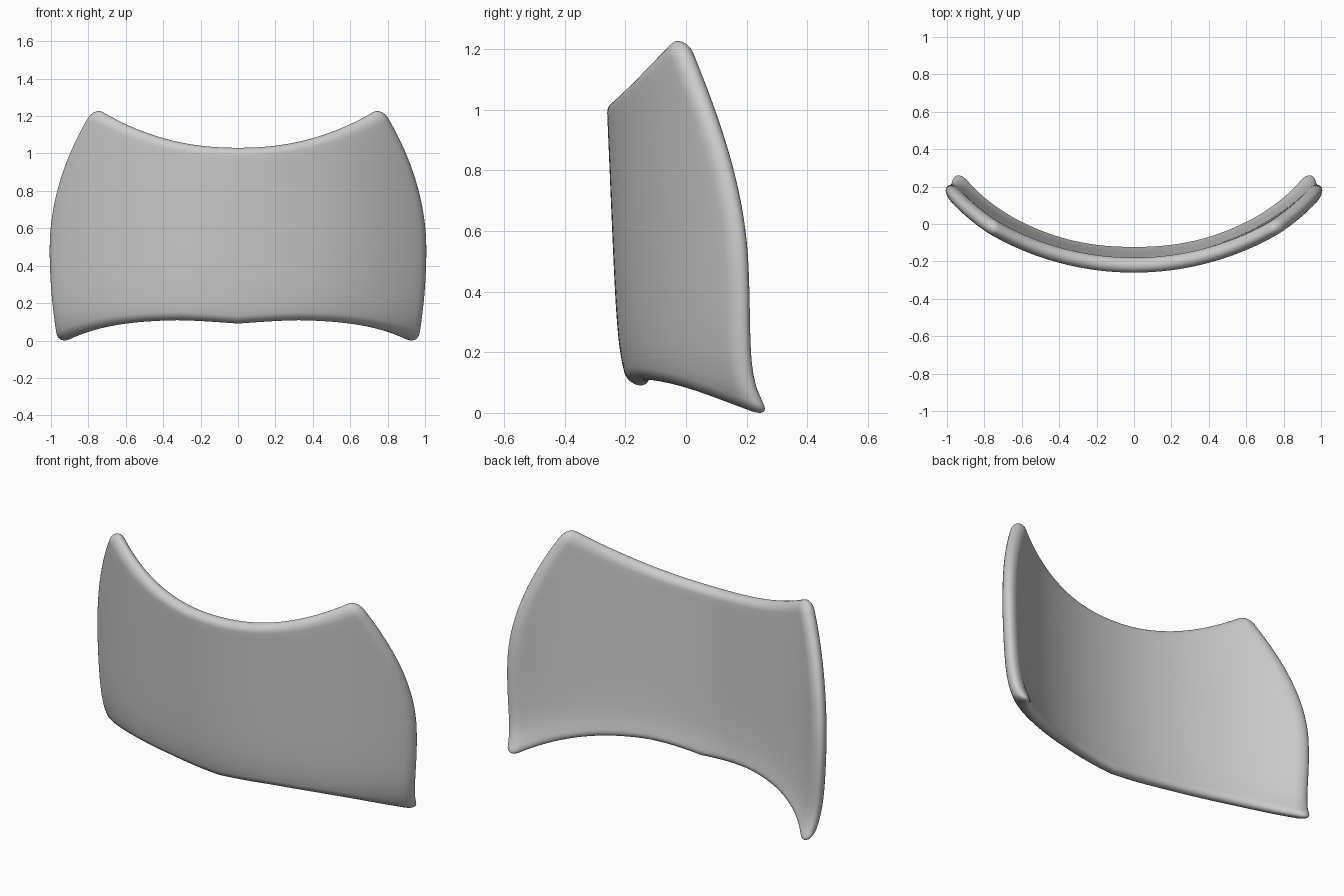
import bpy, bmesh, math

if "Cube" in bpy.data.objects:
    bpy.data.objects.remove(bpy.data.objects["Cube"])

R, HALF = 1.5, 0.04          # outer bend radius, half thickness
CU, CV = 0.05, 0.045         # rounded border width in u (-1..1) and v (0..1)


def lean(z):
    # front centre line: leans forward going up, tucks back at the bottom edge
    return -0.228 - 0.042 * z + 0.1 * math.exp(-max(z, 0) / 0.09)


def half_width(v):
    if v < 0.4:
        return 1 - 0.045 * ((0.4 - v) / 0.4) ** 2
    return 1 - 0.235 * ((v - 0.4) / 0.6) ** 2


def top_edge(u):
    return 1.04 + 0.215 * abs(u) ** 2.2


def bottom_edge(u):
    u = abs(u)
    return 0.12 - 0.13 * u ** 4 - 0.02 * max(0, 1 - u / 0.35) ** 1.3


def params(lo, hi, border, n_mid, n_rim=7):
    # even spacing in the middle, circular spacing in the rounded border
    rim = [math.sin(i / n_rim * math.pi / 2) * border for i in range(1, n_rim + 1)]
    a, b = lo + border, hi - border
    return ([a - r for r in reversed(rim)]
            + [a + (b - a) * i / n_mid for i in range(n_mid + 1)]
            + [b + r for r in rim])


def point(u, v, side):
    # round the corners and find how far into the border we are
    su, sv = (1 if u > 0 else -1), (1 if v > 0.5 else -1)
    a = max(0, (abs(u) - 1 + CU) / CU)
    b = max(0, (abs(v - 0.5) - 0.5 + CV) / CV)
    m = min(1, max(a, b))
    if a > 0 and b > 0:
        k = m / math.hypot(a, b)
        u = su * (1 - CU + CU * a * k)
        v = 0.5 + sv * (0.5 - CV + CV * b * k)
    x = u * half_width(v)
    z = bottom_edge(u) * (1 - v) + top_edge(u) * v
    rho = R - HALF
    h = math.sqrt(max(0, 1 - m * m)) * HALF * side
    dy = math.sqrt(rho * rho - x * x)
    return (x + x / rho * h, lean(z) + R - dy - dy / rho * h, z)


# curved panel: outer and inner skins meeting in a rounded rim
bm = bmesh.new()
us, vs = params(-1, 1, CU, 56), params(0, 1, CV, 28)
for side in (1, -1):
    g = [[bm.verts.new(point(u, v, side)) for u in us] for v in vs]
    for j in range(len(vs) - 1):
        for i in range(len(us) - 1):
            q = [g[j][i], g[j][i + 1], g[j + 1][i + 1], g[j + 1][i]]
            bm.faces.new(q if side > 0 else q[::-1])
bmesh.ops.remove_doubles(bm, verts=bm.verts, dist=0.0002)
bmesh.ops.recalc_face_normals(bm, faces=bm.faces)

# stand on the ground, centred front to back
zmin = min(v.co.z for v in bm.verts)
ymid = (min(v.co.y for v in bm.verts) + max(v.co.y for v in bm.verts)) / 2
for v in bm.verts:
    v.co.z -= zmin
    v.co.y -= ymid
for f in bm.faces:
    f.smooth = True

mesh = bpy.data.meshes.new("curved_panel")
bm.to_mesh(mesh)
bm.free()
panel = bpy.data.objects.new("curved_panel", mesh)
bpy.context.collection.objects.link(panel)

mat = bpy.data.materials.new("light grey")
mat.diffuse_color = (0.6, 0.6, 0.6, 1)
mat.use_nodes = True
mat.node_tree.nodes["Principled BSDF"].inputs["Base Color"].default_value = mat.diffuse_color
mesh.materials.append(mat)
